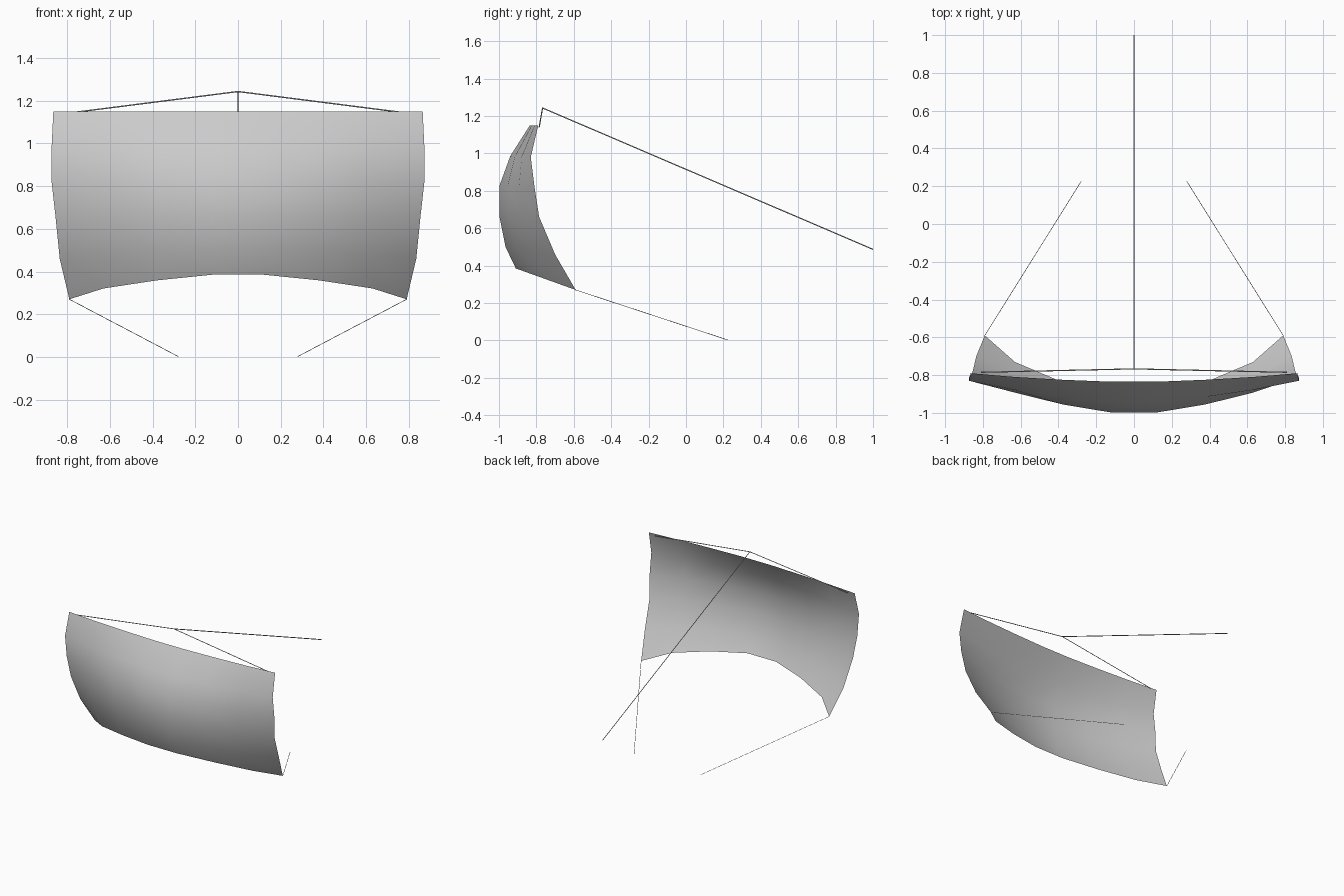
import bpy, bmesh

if "Cube" in bpy.data.objects:
    bpy.data.objects.remove(bpy.data.objects["Cube"])

# Sail profiles, top to bottom: (half width, edge y, edge z, middle y, middle z)
rows = [(.865, -.79, 1.15, -.835, 1.15),
        (.873, -.83, .98, -.94, .985),
        (.873, -.81, .82, -.998, .825),
        (.855, -.785, .66, -.998, .665),
        (.835, -.70, .46, -.965, .50),
        (.79, -.59, .27, -.91, .385)]
# Columns from middle outwards: (x, or None for the edge; belly weight)
cols = [(.12, 1), (.38, .77), (.63, .44), (None, 0)]

# Billowed sail sheet
bm = bmesh.new()
grid = []
for hw, ye, ze, ym, zm in rows:
    half = [(hw if x is None else x, ye + (ym - ye) * w, ze + (zm - ze) * w) for x, w in cols]
    full = [(-x, y, z) for x, y, z in reversed(half)] + half
    grid.append([bm.verts.new(p) for p in full])
for a, b in zip(grid, grid[1:]):
    for i in range(len(a) - 1):
        bm.faces.new((a[i], b[i], b[i + 1], a[i + 1]))
for f in bm.faces:
    f.smooth = True
mesh = bpy.data.meshes.new("sail")
bm.to_mesh(mesh)
bm.free()
bpy.context.collection.objects.link(bpy.data.objects.new("sail", mesh))


def rope(name, points, radius):
    """Thin four-sided rope through the given points."""
    cu = bpy.data.curves.new(name, 'CURVE')
    cu.dimensions = '3D'
    cu.bevel_depth = radius
    cu.bevel_resolution = 0
    cu.use_fill_caps = True
    s = cu.splines.new('POLY')
    s.points.add(len(points) - 1)
    for p, co in zip(s.points, points):
        p.co = (*co, 1)
    bpy.context.collection.objects.link(bpy.data.objects.new(name, cu))


# Stay and bridle above the sail
apex = (0, -.767, 1.243)
rope("stay", [apex, (0, 1.0, .487)], .003)
for side, sx in (("left", -1), ("right", 1)):
    rope("bridle_" + side, [apex, (sx * .81, -.785, 1.14)], .003)
    # Sheets from the lower corners
    rope("sheet_" + side, [(sx * .79, -.59, .27), (sx * .28, .225, .002)], .0015)
